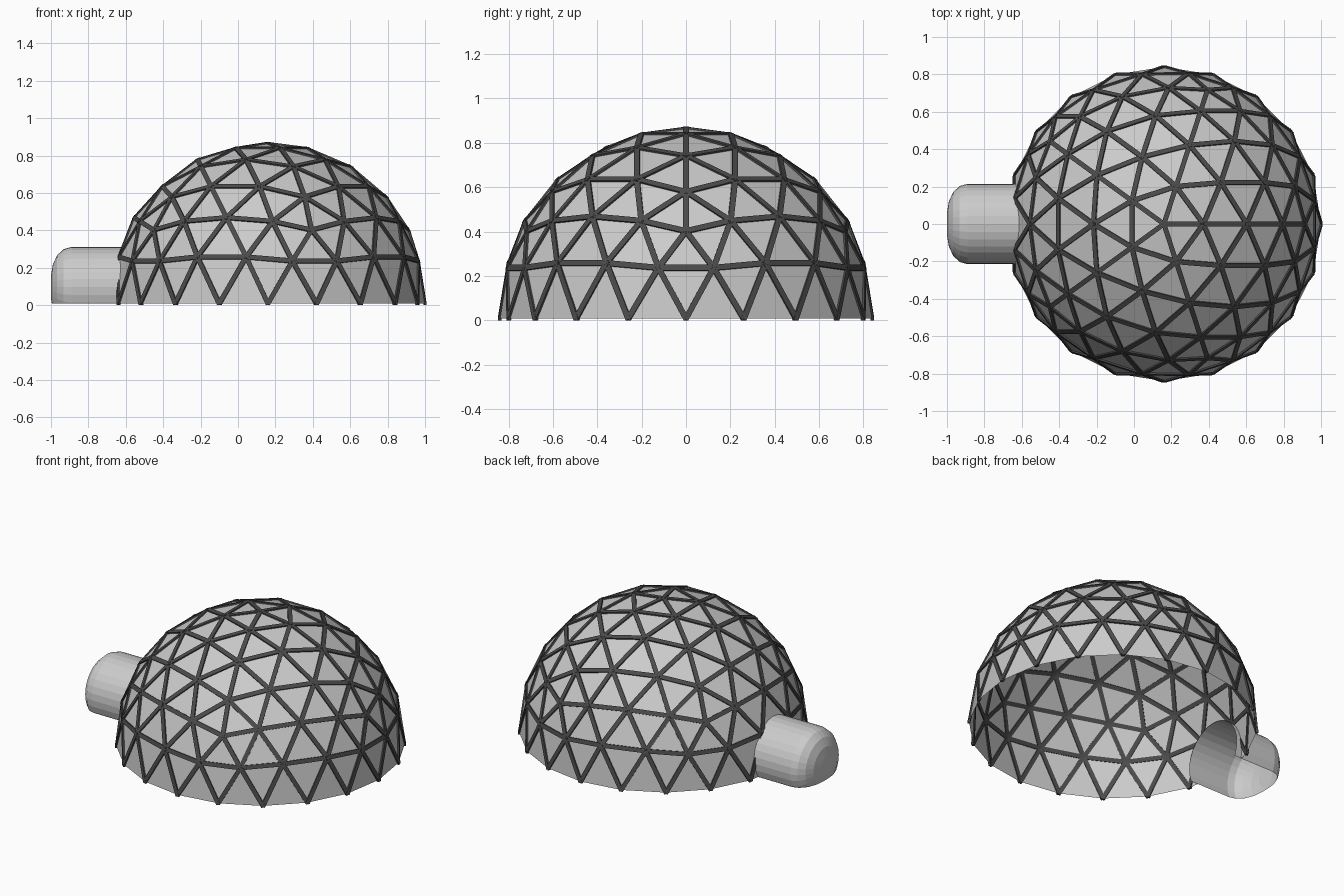
import bpy, bmesh
from math import sin, cos, pi, atan
from mathutils import Vector, Matrix

if "Cube" in bpy.data.objects:
    bpy.data.objects.remove(bpy.data.objects["Cube"])

C = Vector((0.16, 0, 0.025))   # dome centre
R = 0.84                       # dome radius
FREQ = 4                       # geodesic frequency
RIM = 0.008                    # height of the dome rim
TR, TZ, SIDES = 0.215, 0.097, 32   # tunnel radius, axis height, sides


def finish(bm, name, mat=None):
    me = bpy.data.meshes.new(name)
    bm.to_mesh(me)
    bm.free()
    ob = bpy.data.objects.new(name, me)
    bpy.context.collection.objects.link(ob)
    if mat:
        me.materials.append(mat)
    return ob


def cut_below(bm, z):
    bmesh.ops.bisect_plane(bm, geom=bm.verts[:] + bm.edges[:] + bm.faces[:],
                           plane_co=(0, 0, z), plane_no=(0, 0, 1), clear_inner=True)


def cut_doorway(bm):
    """Slice along the tunnel sides, then remove what lies inside the tunnel."""
    def near(f):
        c = f.calc_center_median()
        return c.x < -0.35 and abs(c.y) < 0.45 and c.z < 0.5
    normals = [Vector((0, cos(a), sin(a))) for a in
               [2 * pi * (i + 0.5) / SIDES for i in range(SIDES)] if sin(a) > -0.5]
    apothem = TR * cos(pi / SIDES)
    axis = Vector((0, 0, TZ))
    for n in normals:
        faces = [f for f in bm.faces if near(f)]
        geom = set(faces)
        for f in faces:
            geom.update(f.verts)
            geom.update(f.edges)
        bmesh.ops.bisect_plane(bm, geom=list(geom), plane_co=axis + n * apothem, plane_no=n)
    inside = [f for f in bm.faces if near(f) and
              all((f.calc_center_median() - axis).dot(n) < apothem for n in normals)]
    bmesh.ops.delete(bm, geom=inside, context='FACES')
    bmesh.ops.dissolve_limit(bm, angle_limit=0.01, verts=bm.verts[:], edges=bm.edges[:])


# Geodesic dome shell: upper half of a subdivided icosahedron
def ring(k, z, off):
    a = 2 * pi * k / 5 + off
    return Vector((0.8944 * cos(a), 0.8944 * sin(a), z))


top = Vector((0, 0, 1))
dome = bmesh.new()
for k in range(5):
    b0, b1 = ring(k, 0.4472, 0), ring(k + 1, 0.4472, 0)
    c0, c1 = ring(k, -0.4472, pi / 5), ring(k + 1, -0.4472, pi / 5)
    for p, q, r in ((top, b0, b1), (b1, b0, c0), (b1, c0, c1)):
        def pt(i, j):
            return (p * (FREQ - i - j) + q * i + r * j).normalized()
        for i in range(FREQ):
            for j in range(FREQ - i):
                tris = [(pt(i, j), pt(i + 1, j), pt(i, j + 1))]
                if i + j < FREQ - 1:
                    tris.append((pt(i + 1, j), pt(i + 1, j + 1), pt(i, j + 1)))
                for t in tris:
                    if min(v.z for v in t) > -0.01:
                        dome.faces.new([dome.verts.new(v) for v in t])
bmesh.ops.remove_doubles(dome, verts=dome.verts[:], dist=0.001)
for v in dome.verts:
    v.co = C + v.co * R
    if v.co.z < C.z + 0.01:
        v.co.z = RIM
bmesh.ops.recalc_face_normals(dome, faces=dome.faces[:])

# Struts: a flat bar along every dome edge except the rim
dark = bpy.data.materials.new("dark_strut")
dark.diffuse_color = (0.07, 0.07, 0.07, 1)
dark.use_nodes = True
dark.node_tree.nodes["Principled BSDF"].inputs["Base Color"].default_value = dark.diffuse_color
struts = bmesh.new()
for e in dome.edges:
    if e.is_boundary:
        continue
    a, b = e.verts[0].co, e.verts[1].co
    mid = (a + b) / 2
    d = (b - a).normalized()
    n = (mid - C)
    n = (n - d * n.dot(d)).normalized()
    s = n.cross(d)
    m = Matrix((d, s, n)).transposed().to_4x4()
    m = Matrix.Translation(mid) @ m @ Matrix.Diagonal(((b - a).length + 0.012, 0.026, 0.015, 1))
    bmesh.ops.create_cube(struts, size=1, matrix=m)
cut_below(struts, 0)
cut_doorway(struts)
cut_doorway(dome)
finish(dome, "dome_shell")
finish(struts, "dome_struts", dark)

# Entrance tunnel with a rounded outer end, open underneath
profile = [(-0.60, TR), (-0.89, TR), (-0.932, 0.203), (-0.967, 0.17),
           (-0.99, 0.12), (-1.0, 0.06)]
tunnel = bmesh.new()
rings = [[tunnel.verts.new((x, r * cos(2 * pi * i / SIDES), TZ + r * sin(2 * pi * i / SIDES)))
          for i in range(SIDES)] for x, r in profile]
for r0, r1 in zip(rings, rings[1:]):
    for i in range(SIDES):
        j = (i + 1) % SIDES
        tunnel.faces.new((r0[i], r0[j], r1[j], r1[i]))
tunnel.faces.new(rings[-1])
bmesh.ops.recalc_face_normals(tunnel, faces=tunnel.faces[:])
cut_below(tunnel, RIM)
finish(tunnel, "entrance_tunnel")
